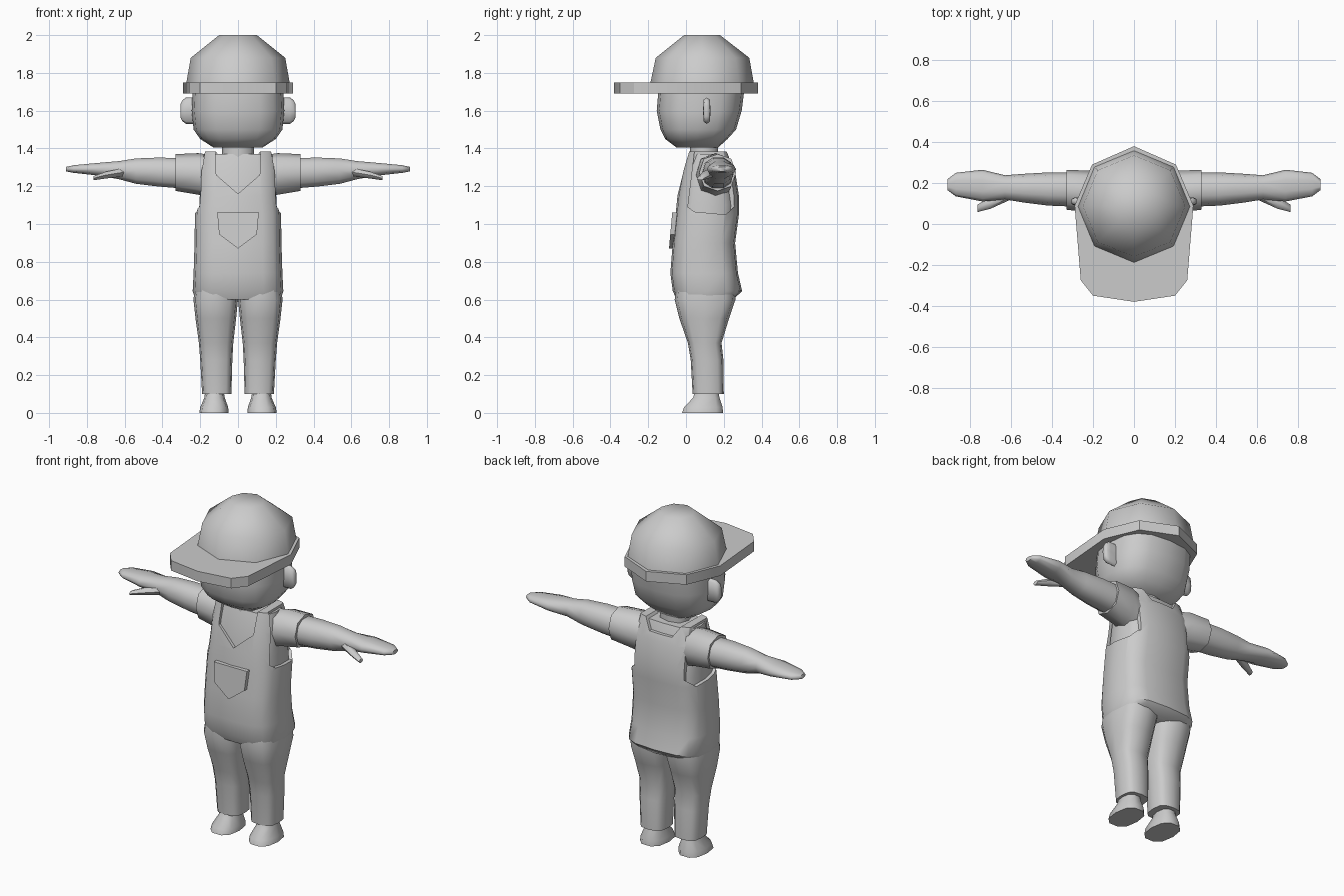
import bpy, bmesh, math

if "Cube" in bpy.data.objects:
    bpy.data.objects.remove(bpy.data.objects["Cube"])

grey = bpy.data.materials.new("plain grey")
grey.use_nodes = True
COLOUR = (0.6, 0.6, 0.6, 1)
grey.diffuse_color = COLOUR
grey.node_tree.nodes["Principled BSDF"].inputs["Base Color"].default_value = COLOUR


def finish(name, bm, angle=60):
    bmesh.ops.recalc_face_normals(bm, faces=bm.faces)
    mesh = bpy.data.meshes.new(name)
    bm.to_mesh(mesh)
    bm.free()
    ob = bpy.data.objects.new(name, mesh)
    bpy.context.collection.objects.link(ob)
    mesh.materials.append(grey)
    shade(ob, angle)
    return ob


def shade(ob, angle):
    bpy.ops.object.select_all(action="DESELECT")
    ob.select_set(True)
    bpy.context.view_layer.objects.active = ob
    bpy.ops.object.shade_smooth_by_angle(angle=math.radians(angle))


def loft(name, sections, n=12, power=0.7, axis="z", side=1, angle=60):
    """Rounded sections (position, a min, a max, b min, b max) joined in a closed skin."""
    bm = bmesh.new()
    rings = []
    for pos, a0, a1, b0, b1 in sections:
        ring = []
        for i in range(n):
            t = math.tau * i / n
            c, s = math.cos(t), math.sin(t)
            a = (a0 + a1) / 2 + (a1 - a0) / 2 * math.copysign(abs(c) ** power, c)
            b = (b0 + b1) / 2 + (b1 - b0) / 2 * math.copysign(abs(s) ** power, s)
            co = (a * side, b, pos) if axis == "z" else (pos * side, a, b)
            ring.append(bm.verts.new(co))
        rings.append(ring)
    for r, q in zip(rings, rings[1:]):
        for i in range(n):
            j = (i + 1) % n
            bm.faces.new((r[i], r[j], q[j], q[i]))
    bm.faces.new(rings[0])
    bm.faces.new(rings[-1])
    return finish(name, bm, angle)


def prism(name, outline, lo, hi, axis):
    """Flat outline extruded along one axis."""
    bm = bmesh.new()
    place = {"x": lambda a, b, d: (d, a, b),
             "y": lambda a, b, d: (a, d, b),
             "z": lambda a, b, d: (a, b, d)}[axis]
    ends = [[bm.verts.new(place(a, b, d)) for a, b in outline] for d in (lo, hi)]
    for e in ends:
        bm.faces.new(e)
    for i in range(len(outline)):
        j = (i + 1) % len(outline)
        bm.faces.new((ends[0][i], ends[0][j], ends[1][j], ends[1][i]))
    return finish(name, bm, 30)


def mirrored(half):
    return half + [(-x, y) for x, y in reversed(half) if x]


def carve(ob, cutter):
    mod = ob.modifiers.new("cut", "BOOLEAN")
    mod.object, mod.operation, mod.solver = cutter, "DIFFERENCE", "EXACT"
    bpy.context.view_layer.objects.active = ob
    bpy.ops.object.modifier_apply(modifier="cut")
    bpy.data.objects.remove(cutter)


# Head, neck and cap
loft("head", [(1.405, -.13, .13, -.05, .17), (1.45, -.2, .2, -.11, .22),
              (1.5, -.235, .235, -.135, .265), (1.6, -.245, .245, -.155, .295),
              (1.72, -.24, .24, -.145, .31)], 16, .75)
loft("neck", [(1.34, -.085, .085, .02, .17), (1.43, -.085, .085, .02, .17)], 8)
loft("cap_crown", [(1.74, -.275, .275, -.19, .36), (1.88, -.25, .25, -.16, .335),
                   (2, -.1, .1, -.01, .18)], 8, 1)
prism("cap_brim", mirrored([(0, -.38), (.2, -.35), (.26, -.275), (.29, .09),
                            (.205, .29), (0, .38)]), 1.69, 1.75, "z")

# Shirt body under the overalls
loft("shirt", [(.95, -.21, .21, -.04, .255), (1.1, -.205, .205, -.035, .265),
               (1.28, -.195, .195, -.005, .24), (1.37, -.18, .18, .025, .205)], 16, .6)

# Overalls body, cut open at the neck and arms
overalls = loft("overalls", [
    (.6, -.225, .225, -.05, .25), (.645, -.24, .24, -.07, .297),
    (.74, -.235, .235, -.083, .275), (.9, -.23, .23, -.07, .26),
    (1.05, -.228, .228, -.055, .28), (1.15, -.215, .215, -.045, .28),
    (1.28, -.21, .21, -.02, .26), (1.385, -.195, .195, .01, .22)], 16, .6)
carve(overalls, prism("front_neck_cutter", mirrored(
    [(0, 1.16), (.115, 1.26), (.12, 1.45)]), -.3, .11, "y"))
carve(overalls, prism("back_neck_cutter", mirrored(
    [(0, 1.32), (.075, 1.32), (.12, 1.39), (.12, 1.45)]), .1, .5, "y"))
armhole = [(.01, 1.09), (.045, 1.065), (.21, 1.05), (.265, 1.1), (.265, 1.25),
           (.24, 1.33), (.2, 1.43), (.05, 1.43), (.03, 1.25)]
for lo, hi in ((.165, .5), (-.5, -.165)):
    carve(overalls, prism("armhole_cutter", armhole, lo, hi, "x"))
shade(overalls, 50)

# Chest pocket leaning with the belly
pocket = prism("chest_pocket", mirrored([(0, .87), (.1, .945), (.11, 1.06)]), -.09, -.03, "y")
for v in pocket.data.vertices:
    v.co.y += (v.co.z - .87) * .09

# Limbs and ears on both sides
for side, label in ((1, "left"), (-1, "right")):
    loft(label + "_trouser_leg", [
        (.1, .035, .19, .035, .2), (.28, .03, .2, .025, .198), (.37, .025, .207, .01, .188),
        (.5, .01, .225, -.035, .228), (.6, 0, .236, -.06, .262), (.68, 0, .225, -.05, .26)],
        12, .65, side=side)
    loft(label + "_shoe", [(0, .05, .205, -.025, .2), (.03, .052, .2, -.015, .198),
                           (.08, .07, .178, .035, .18), (.13, .078, .172, .05, .17)],
         10, .8, side=side)
    loft(label + "_sleeve", [(.14, .05, .24, 1.13, 1.365), (.21, .055, .26, 1.155, 1.375),
                             (.33, .07, .265, 1.175, 1.37)], 8, .85, "x", side)
    loft(label + "_arm", [
        (.3, .085, .252, 1.185, 1.352), (.42, .09, .252, 1.195, 1.355),
        (.54, .105, .245, 1.21, 1.35), (.63, .12, .238, 1.235, 1.335),
        (.74, .11, .265, 1.255, 1.325), (.87, .135, .25, 1.27, 1.312),
        (.91, .165, .22, 1.278, 1.303)], 10, .85, "x", side)
    loft(label + "_thumb", [(.6, .12, .17, 1.25, 1.3), (.7, .075, .13, 1.238, 1.28),
                            (.765, .058, .095, 1.23, 1.255)], 6, 1, "x", side)
    loft(label + "_ear", [(.2, .09, .13, 1.53, 1.67), (.275, .09, .13, 1.53, 1.67),
                          (.295, .092, .128, 1.545, 1.655), (.305, .098, .122, 1.565, 1.635)],
         8, .55, "x", side)
